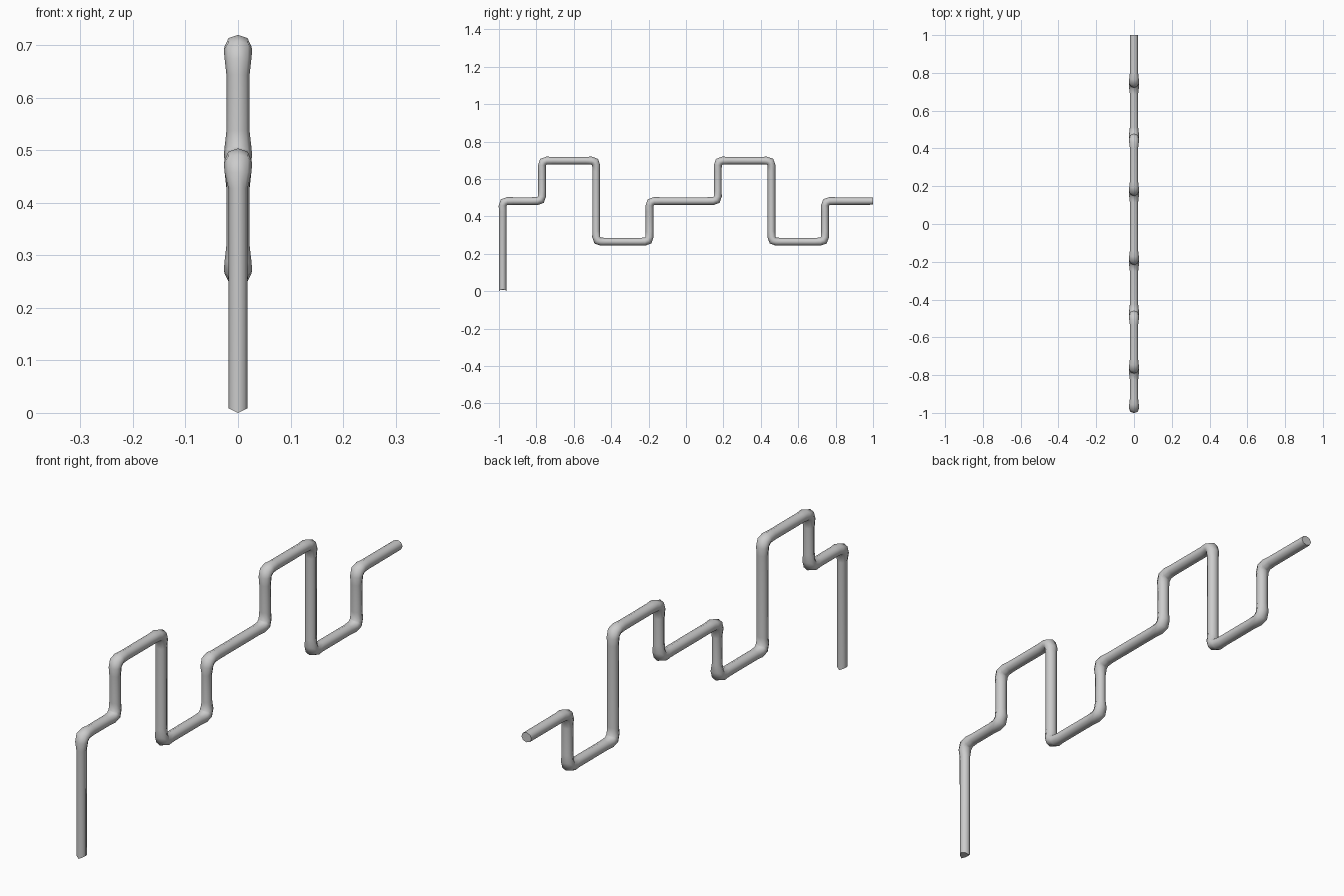
import bpy, bmesh, math
from mathutils import Vector

if "Cube" in bpy.data.objects:
    bpy.data.objects.remove(bpy.data.objects["Cube"])

SIDES = 8
X = Vector((1, 0, 0))

# Centre line of the pipe as (y, z)
path = [(-.98, 0), (-.98, .482), (-.77, .482), (-.77, .698), (-.48, .698),
        (-.48, .265), (-.195, .265), (-.195, .482), (.17, .482), (.17, .698),
        (.457, .698), (.457, .265), (.743, .265), (.743, .482), (1, .482)]
pts = [Vector((0, y, z)) for y, z in path]
widths = [.0185 if i in (0, 6) else .022 for i in range(len(pts) - 1)]

bm = bmesh.new()
rings = []


def ring(centre, tangent, half_x, half_plane):
    side = X.cross(tangent).normalized()
    vs = []
    for k in range(SIDES):
        a = 2 * math.pi * k / SIDES
        vs.append(bm.verts.new(centre + X * half_x * math.cos(a)
                               + side * half_plane * math.sin(a)))
    if rings:
        for k in range(SIDES):
            j = (k + 1) % SIDES
            bm.faces.new((rings[-1][k], rings[-1][j], vs[j], vs[k]))
    rings.append(vs)


# Straight runs joined by tight elbows that bulge sideways
R, LEAD = .024, .055
d = [(b - a).normalized() for a, b in zip(pts, pts[1:])]
ring(pts[0], d[0], widths[0], .0195)
for i in range(1, len(pts) - 1):
    p, a, b = pts[i], d[i - 1], d[i]
    ring(p - a * LEAD, a, widths[i - 1], .0205)
    ring(p - a * R, a, .0255, .0215)
    arc_mid = p + (b - a) * R * (1 - math.sqrt(.5))
    ring(arc_mid, (a + b).normalized(), .027, .0235)
    ring(p + b * R, b, .0255, .0215)
    ring(p + b * LEAD, b, widths[i], .0205)
ring(pts[-1], d[-1], widths[-1], .0195)

# End caps, with the foot cut to a shallow point
for v in rings[0]:
    v.co.z += abs(v.co.x) * .5
bm.faces.new(rings[0])
bm.faces.new(rings[-1])
bmesh.ops.recalc_face_normals(bm, faces=bm.faces)

mesh = bpy.data.meshes.new("bent_pipe")
bm.to_mesh(mesh)
bm.free()
pipe = bpy.data.objects.new("bent_pipe", mesh)
bpy.context.collection.objects.link(pipe)
bpy.context.view_layer.objects.active = pipe
pipe.select_set(True)
bpy.ops.object.shade_smooth_by_angle(angle=math.radians(60))
